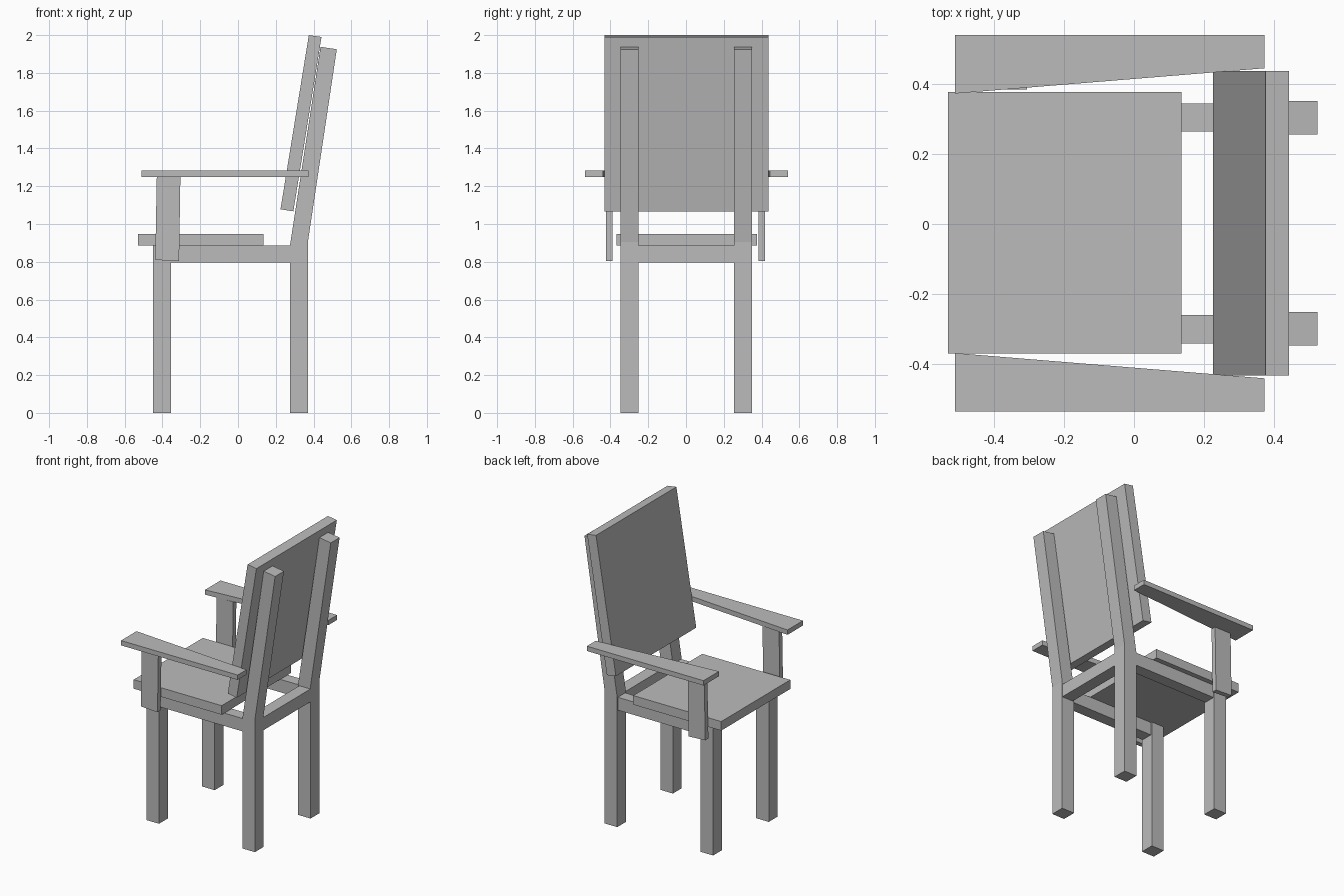
import bpy, bmesh
from mathutils import Vector

cube = bpy.data.objects.get("Cube")
if cube:
    bpy.data.objects.remove(cube, do_unlink=True)

grey = bpy.data.materials.new("plain grey")
grey.use_nodes = True
colour = (0.5, 0.5, 0.5, 1)
grey.diffuse_color = colour
grey.node_tree.nodes["Principled BSDF"].inputs["Base Color"].default_value = colour

MID = 0.002  # centre plane of the chair


def prism(name, points, sweep):
    """Extrude a closed 3D outline along a vector."""
    bm = bmesh.new()
    face = bm.faces.new([bm.verts.new(p) for p in points])
    ext = bmesh.ops.extrude_face_region(bm, geom=[face])["geom"]
    verts = [v for v in ext if isinstance(v, bmesh.types.BMVert)]
    bmesh.ops.translate(bm, verts=verts, vec=Vector(sweep))
    bmesh.ops.recalc_face_normals(bm, faces=bm.faces)
    mesh = bpy.data.meshes.new(name)
    bm.to_mesh(mesh)
    bm.free()
    mesh.materials.append(grey)
    obj = bpy.data.objects.new(name, mesh)
    bpy.context.collection.objects.link(obj)
    return obj


def side_profile(name, xz, y0, y1):
    """Part drawn in side outline (x, z) and spanning y0 to y1."""
    return prism(name, [(x, y0, z) for x, z in xz], (0, y1 - y0, 0))


def box(name, x0, x1, y0, y1, z0, z1):
    return side_profile(name, [(x0, z0), (x1, z0), (x1, z1), (x0, z1)], y0, y1)


# Seat board and tilted back panel
box("seat", -0.53, 0.135, -0.369, 0.377, 0.885, 0.947)
side_profile("back_panel",
             [(0.225, 1.078), (0.293, 1.067), (0.442, 1.99), (0.375, 2.0)],
             MID - 0.434, MID + 0.434)

# Rail between the back legs
box("back_rail", 0.285, 0.369, MID - 0.255, MID + 0.255, 0.797, 0.885)

# Parts repeated on both sides
post = [(0.275, 0), (0.37, 0), (0.37, 0.905), (0.523, 1.925),
        (0.437, 1.938), (0.275, 0.885)]
support = [(-0.438, 0.81), (-0.312, 0.803), (-0.305, 1.25), (-0.43, 1.25)]
arm = [(-0.51, 0.37), (-0.51, 0.537), (0.372, 0.537), (0.372, 0.442)]

for side, s in (("left", 1), ("right", -1)):
    def y(v):
        return MID + s * v
    box("front_leg_" + side, -0.45, -0.355, y(0.253), y(0.348), 0, 0.885)
    side_profile("back_leg_" + side, post, y(0.253), y(0.348))
    box("side_rail_" + side, -0.355, 0.275, y(0.262), y(0.342), 0.797, 0.885)
    side_profile("arm_support_" + side, support, s * 0.387 - 0.003, s * 0.421 - 0.003)
    prism("armrest_" + side, [(px, y(py), 1.25) for px, py in arm], (0, 0, 0.033))
